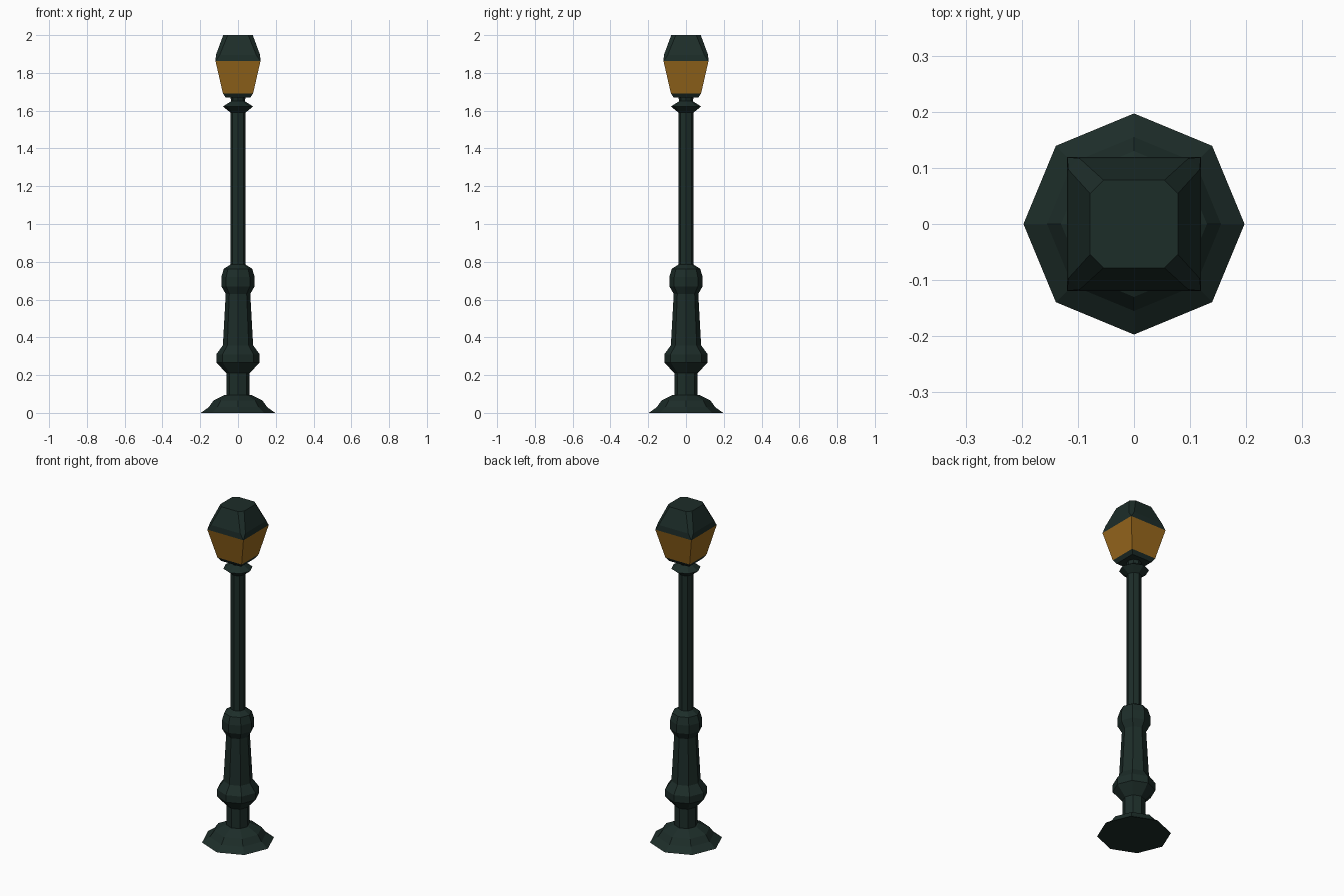
import bpy, bmesh, math

if "Cube" in bpy.data.objects:
    bpy.data.objects.remove(bpy.data.objects["Cube"])


def material(name, color):
    m = bpy.data.materials.new(name)
    m.diffuse_color = color
    m.use_nodes = True
    m.node_tree.nodes["Principled BSDF"].inputs["Base Color"].default_value = m.diffuse_color
    return m


IRON = material("dark_green_iron", (0.012, 0.026, 0.022, 1))
GLASS = material("amber_glass", (0.32, 0.14, 0.012, 1))


def loft(name, rings, mat):
    # Skin a stack of equal-length rings and cap both ends
    bm = bmesh.new()
    loops = [[bm.verts.new(p) for p in ring] for ring in rings]
    for a, b in zip(loops, loops[1:]):
        n = len(a)
        for i in range(n):
            j = (i + 1) % n
            bm.faces.new((a[i], a[j], b[j], b[i]))
    bm.faces.new(loops[0][::-1])
    bm.faces.new(loops[-1])
    bmesh.ops.remove_doubles(bm, verts=bm.verts, dist=1e-5)
    bmesh.ops.recalc_face_normals(bm, faces=bm.faces)
    me = bpy.data.meshes.new(name)
    bm.to_mesh(me)
    bm.free()
    me.materials.append(mat)
    ob = bpy.data.objects.new(name, me)
    bpy.context.collection.objects.link(ob)
    return ob


def octagon(r, z):
    return [(r * math.cos(i * math.pi / 4), r * math.sin(i * math.pi / 4), z) for i in range(8)]


def square(h, z):
    return [(h, -h, z), (h, h, z), (-h, h, z), (-h, -h, z)]


def cut_square(h, c, z):
    # Square of half width h with corners cut back to c; c == h is a plain square
    return [(h, -c, z), (h, c, z), (c, h, z), (-c, h, z),
            (-h, c, z), (-h, -c, z), (-c, -h, z), (c, -h, z)]


# Stepped foot
loft("foot", [octagon(r, z) for r, z in
              [(0.197, 0), (0.155, 0.03), (0.13, 0.065), (0.07, 0.095)]], IRON)

# Turned lower column with two bulges
loft("lower_column", [octagon(r, z) for r, z in
                      [(0.062, 0.08), (0.062, 0.21), (0.115, 0.268), (0.115, 0.31), (0.08, 0.358),
                       (0.065, 0.63), (0.088, 0.67), (0.088, 0.72), (0.075, 0.763), (0.04, 0.785)]], IRON)

# Slim pole and collar under the lantern
loft("pole", [octagon(0.04, 0.77), octagon(0.04, 1.6)], IRON)
loft("collar", [octagon(r, z) for r, z in
                [(0.04, 1.59), (0.08, 1.622), (0.036, 1.65), (0.042, 1.68)]], IRON)

# Lantern tray, glass and faceted roof
loft("lantern_tray", [square(0.066, 1.67), square(0.08, 1.692)], IRON)
loft("lantern_glass", [square(0.08, 1.692), square(0.119, 1.862)], GLASS)
loft("lantern_roof", [cut_square(0.119, 0.119, 1.862), cut_square(0.117, 0.097, 1.895),
                      cut_square(0.078, 0.054, 2.0)], IRON)
